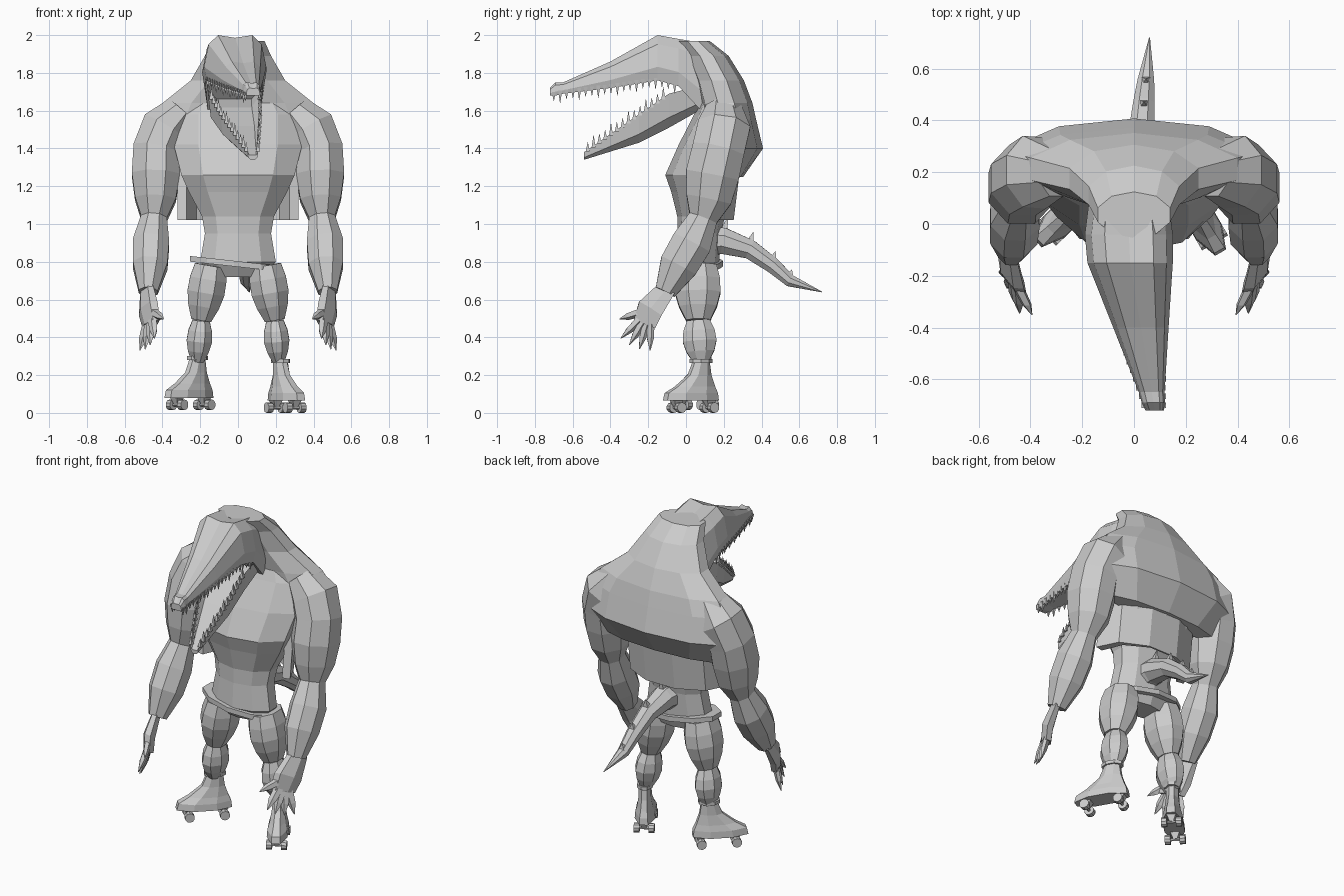
import bpy, bmesh, math
from mathutils import Vector, Matrix

cube = bpy.data.objects.get("Cube")
if cube:
    bpy.data.objects.remove(cube)

grey = bpy.data.materials.new("plain_grey")
grey.use_nodes = True
shade = (.6, .6, .6, 1)
grey.diffuse_color = shade
grey.node_tree.nodes["Principled BSDF"].inputs["Base Color"].default_value = shade


def build(name, lofts, matrix=Matrix()):
    """One flat-shaded object from several capped lofts (lists of rings)."""
    bm = bmesh.new()
    for rings in lofts:
        rows = [[bm.verts.new(point) for point in ring] for ring in rings]
        for below, above in zip(rows, rows[1:]):
            for i in range(len(below)):
                bm.faces.new((below[i - 1], below[i], above[i], above[i - 1]))
        bm.faces.new(rows[0])
        bm.faces.new(rows[-1])
    bm.transform(matrix)
    bmesh.ops.recalc_face_normals(bm, faces=bm.faces)
    mesh = bpy.data.meshes.new(name)
    bm.to_mesh(mesh)
    bm.free()
    mesh.materials.append(grey)
    bpy.context.collection.objects.link(bpy.data.objects.new(name, mesh))


def angles(sides):
    return [(i + .5) * math.tau / sides for i in range(sides)]


def stack(rows, sides=8, slope=0):
    """Level rings from rows of (height, half width, front, back)."""
    grow = 1 / math.cos(math.pi / sides)
    rings = []
    for height, half_width, front, back in rows:
        middle, half_depth = (front + back) / 2, (back - front) / 2
        ring = []
        for angle in angles(sides):
            x = half_width * grow * math.cos(angle)
            y = middle + half_depth * grow * math.sin(angle)
            ring.append(Vector((x, y, height + slope * x)))
        rings.append(ring)
    return rings


def tube(path, radii, sides=6, narrow=1):
    """Rings square to a path; narrow squeezes them from side to side."""
    points = [Vector(point) for point in path]
    last = len(points) - 1
    rings = []
    for i, (point, radius) in enumerate(zip(points, radii)):
        along = (points[min(i + 1, last)] - points[max(i - 1, 0)]).normalized()
        helper = Vector((1, 0, 0)) if abs(along.x) < .8 else Vector((0, 0, 1))
        deep = along.cross(helper).normalized()
        wide = along.cross(deep) * narrow
        rings.append([point + radius * (deep * math.cos(angle) + wide * math.sin(angle))
                      for angle in angles(sides)])
    return rings


def muscle(start, end, start_radius, end_radius, bulge, narrow):
    """A limb section that swells in the middle."""
    start, end, steps = Vector(start), Vector(end), 4
    path, radii = [], []
    for i in range(steps + 1):
        t = i / steps
        path.append(start.lerp(end, t))
        radii.append(start_radius + (end_radius - start_radius) * t
                     + bulge * math.sin(math.pi * t))
    return tube(path, radii, 8, narrow)


def lean(y, turn):
    """The head turns sideways towards the tip of the snout."""
    return max(-.02, -.04 - y * turn)


def jaw(rows, turn, half_profile):
    """Upright rings from rows of (y, half width, top, bottom)."""
    profile = half_profile + [(-u, v) for u, v in reversed(half_profile) if u]
    return [[Vector((lean(y, turn) + u * width, y, low + v * (high - low)))
             for u, v in profile] for y, width, high, low in rows]


def row_at(rows, y):
    for near, far in zip(rows, rows[1:]):
        if far[0] <= y <= near[0]:
            t = (y - near[0]) / (far[0] - near[0])
            return [a + (b - a) * t for a, b in zip(near, far)]


def teeth(name, rows, turn, start, end, count, is_upper):
    lofts = []
    for i in range(count):
        y = start + (end - start) * i / (count - 1)
        _, width, high, low = row_at(rows, y)
        length = .04 if i % 3 else .055
        root, tip = (low + .02, low - length + .01) if is_upper else (high - .01, high + length)
        for side in (-1, 1):
            x = lean(y, turn) + side * width * .86
            lofts.append(tube([(x, y, root), (x, y, tip)], [.015, .001], 4))
    build(name, lofts)


# Torso and humped back
build("torso", [stack([
    (.72, .13, 0, .14), (.8, .2, -.05, .17), (.95, .175, -.04, .18), (1.04, .19, -.04, .2),
    (1.17, .26, -.07, .24), (1.26, .3, -.1, .28), (1.42, .34, -.03, .3),
    (1.58, .34, .05, .33), (1.72, .24, .11, .3)], 10)])
build("back_hump", [stack([
    (1.25, .36, .16, .3), (1.4, .47, .1, .4), (1.55, .46, .09, .365), (1.64, .4, .08, .345),
    (1.76, .25, .05, .3), (1.89, .175, 0, .22), (1.97, .14, -.05, .12)], 10)])

# Hanging back panel, a thin half ring
arc = [math.pi * i / 5 for i in range(6)]
outside = [(.32 * math.cos(a), .05 + .21 * math.sin(a)) for a in arc]
wrap = outside + [(x * .85, y - .01) for x, y in reversed(outside)]
build("back_panel", [[[Vector((x, y + (z - 1) / 8, z)) for x, y in wrap] for z in (1.02, 1.4)]])

# Head, lower jaw and teeth
upper_turn, lower_turn = 1 / 6, .22
upper = [(.18, .14, 1.86, 1.55), (.08, .155, 1.96, 1.6), (-.04, .17, 1.98, 1.73),
         (-.15, .165, 2, 1.76), (-.4, .107, 1.86, 1.72), (-.65, .05, 1.75, 1.69),
         (-.69, .045, 1.75, 1.68), (-.72, .036, 1.72, 1.68)]
lower = [(.07, .15, 1.73, 1.6), (-.09, .155, 1.69, 1.51),
         (-.25, .12, 1.58, 1.43), (-.54, .03, 1.38, 1.34)]
build("head", [jaw(upper, upper_turn, [(0, .94), (.55, 1), (.85, .8), (1, .3), (.9, 0)])])
build("lower_jaw", [jaw(lower, lower_turn, [(0, .6), (.6, .6), (.9, 1), (.8, .3), (.4, 0)])])
teeth("upper_teeth", upper, upper_turn, -.06, -.7, 20, True)
teeth("lower_teeth", lower, lower_turn, -.12, -.52, 14, False)

# Arms, clawed hands and legs, mirrored
arm = [((.3, .2, 1.61), .1), ((.385, .2, 1.51), .15), ((.43, .17, 1.39), .15),
       ((.435, .14, 1.26), .153), ((.437, .12, 1.13), .13), ((.445, .09, 1.03), .083),
       ((.46, .03, .9), .115), ((.465, -.04, .78), .11), ((.475, -.11, .64), .06)]
hip, knee, ankle = (.145, .06, .78), (.195, .065, .49), (.215, .08, .27)
hand = Vector((.475, -.19, .55))


def finger(degrees, reach, sideways):
    """A claw fanning out from the middle of the hand."""
    angle = math.radians(degrees)
    out = Vector((0, -math.sin(angle), -math.cos(angle)))
    tip = hand + out * reach + Vector((sideways, 0, 0))
    root = hand + out * .06
    return tube([root, root.lerp(tip, .6), tip], [.024, .02, .002], 5)


# Each hand is skewed so that its thumb side points inwards
skew = Matrix()
skew[0][1], skew[0][3] = .5, -.5 * hand.y

for word, side in (("left", 1), ("right", -1)):
    mirror = Matrix.Diagonal((side, 1, 1, 1))
    build(word + "_arm", [tube([p for p, _ in arm], [r for _, r in arm], 8, .9)], mirror)
    palm = tube([(.44, -.1, .66), hand, hand + Vector((0, -.03, -.08))], [.055, .08, .07], 6, .5)
    fan = [finger(45 - 15 * i, .22, .045) for i in range(4)]
    build(word + "_hand", [palm, finger(72, .17, 0)] + fan, mirror @ skew)
    build(word + "_shorts_leg", [muscle(hip, knee, .11, .07, .04, .82)], mirror)
    build(word + "_calf", [muscle(knee, ankle, .065, .045, .042, .75)], mirror)

belt = stack([(z, .235, -.07, .19) for z in (.775, .805)], 10, -.11)
build("belt", [belt], Matrix.Translation((-.02, 0, 0)))

# Roller skates, each toe turned out
for word, x, lift, turn in (("left", .225, 0, 30), ("right", -.215, .015, -46)):
    place = Matrix.Translation((x, .08, lift)) @ Matrix.Rotation(math.radians(turn), 4, "Z")
    cuff = stack([(z, .043, -.06, .06) for z in (.265, .285)])
    boot = stack([(.27, .034, -.045, .045), (.2, .036, -.075, .055), (.14, .045, -.15, .075),
                  (.105, .055, -.21, .09), (.065, .058, -.22, .095)])
    build(word + "_skate_boot", [cuff, boot], place)
    wheels, trucks = [], []
    hub, wheel_radius = .028, .028
    for y in (-.15, .05):
        trucks.append(tube([(0, y, .07), (0, y, hub)], [.04, .015], 4))
        trucks.append(tube([(-.05, y, hub), (.05, y, hub)], [.009, .009]))
        for inner, outer in ((.026, .058), (-.058, -.026)):
            wheels.append(tube([(inner, y, hub), (outer, y, hub)], [wheel_radius] * 2, 10))
    build(word + "_skate_wheels", wheels, place)
    build(word + "_skate_trucks", trucks, place)

# Tail tapering to a point, with spikes along its top
tail = [(.1, .91, .09), (.2, .91, .075), (.34, .865, .055),
        (.46, .78, .045), (.55, .7, .035), (.72, .64, .002)]
build("tail", [tube([(y / 12, y, z) for y, z, _ in tail], [r for _, _, r in tail], 8)])
spikes = []
for y, z, radius in tail[1:-1]:
    base = Vector((y / 12, y, z + radius * .7))
    spikes.append(tube([base, base + Vector((0, .3, 1)) * radius], [.028, .001], 4))
build("tail_spikes", spikes)
